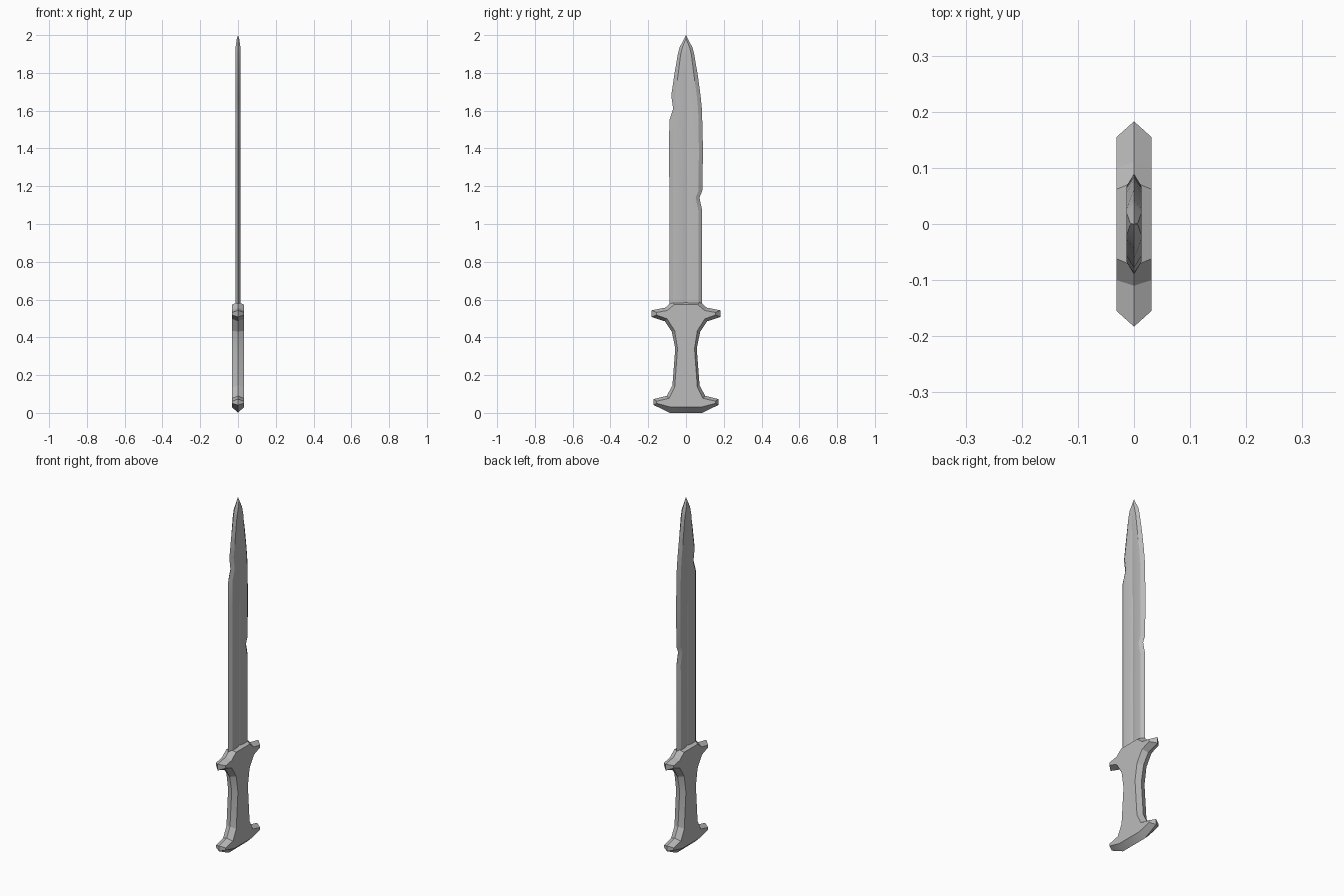
import bpy, bmesh, math

cube = bpy.data.objects.get("Cube")
if cube:
    bpy.data.objects.remove(cube, do_unlink=True)

metal = bpy.data.materials.new("grey_metal")
metal.use_nodes = True
grey = (0.5, 0.5, 0.5, 1)
metal.diffuse_color = grey
metal.node_tree.nodes["Principled BSDF"].inputs["Base Color"].default_value = grey


def finish(bm, name):
    bmesh.ops.remove_doubles(bm, verts=bm.verts[:], dist=0.0004)
    bmesh.ops.recalc_face_normals(bm, faces=bm.faces[:])
    mesh = bpy.data.meshes.new(name)
    bm.to_mesh(mesh)
    bm.free()
    mesh.materials.append(metal)
    obj = bpy.data.objects.new(name, mesh)
    bpy.context.collection.objects.link(obj)
    bpy.ops.object.select_all(action='DESELECT')
    obj.select_set(True)
    bpy.context.view_layer.objects.active = obj
    bpy.ops.object.shade_smooth_by_angle(angle=math.radians(20))


# Handle: half outline of the sharp rim, and of the raised flat, top to bottom
RIM = [(0.075, 0.588), (0.11, 0.557), (0.183, 0.543), (0.183, 0.508),
       (0.112, 0.485), (0.075, 0.43), (0.057, 0.34), (0.072, 0.145),
       (0.102, 0.09), (0.172, 0.073), (0.172, 0.042), (0.085, 0)]
FLAT = [(0.062, 0.573), (0.10, 0.542), (0.155, 0.532), (0.155, 0.518),
        (0.10, 0.498), (0.06, 0.435), (0.045, 0.34), (0.06, 0.135),
        (0.09, 0.077), (0.155, 0.062), (0.155, 0.05), (0.077, 0.03)]

bm = bmesh.new()
for side in (-1, 1):
    def half(points, x, s):
        return [bm.verts.new((x * side, s * y, z)) for y, z in points]
    rim_l, rim_r = half(RIM, 0, -1), half(RIM, 0, 1)
    flat_l, flat_r = half(FLAT, 0.031, -1), half(FLAT, 0.031, 1)
    for a, b in ((rim_l, flat_l), (flat_l, flat_r), (flat_r, rim_r)):
        for i in range(len(RIM) - 1):
            bm.faces.new((a[i], a[i + 1], b[i + 1], b[i]))
    for end in (0, -1):
        bm.faces.new((rim_l[end], flat_l[end], flat_r[end], rim_r[end]))
finish(bm, "handle")

# Blade: height, left edge, right edge, half width of the central groove
STATIONS = [(0.56, 0.088, 0.085, 0.02), (1.07, 0.088, 0.086, 0.02),
            (1.14, 0.088, 0.071, 0.019), (1.175, 0.088, 0.086, 0.019),
            (1.39, 0.09, 0.09, 0.017), (1.55, 0.088, 0.086, 0.014),
            (1.61, 0.068, 0.084, 0.013), (1.68, 0.078, 0.077, 0.011),
            (1.79, 0.062, 0.062, 0.007), (1.90, 0.043, 0.043, 0),
            (1.935, 0.034, 0.034, 0), (1.98, 0.01, 0.01, 0)]
THICK = 0.013

bm = bmesh.new()
rings = []
for z, left, right, groove in STATIONS:
    bevel = 0.02 if z < 1.9 else 0.015
    flat_l = max(min(left - bevel, 0.068), 0.001)
    flat_r = max(min(right - bevel, 0.068), 0.001)
    thick = THICK if z < 1.95 else THICK * 0.5
    depth = thick - groove * 0.3
    front = [(0, -left), (thick, -flat_l), (thick, -groove), (depth, 0),
             (thick, groove), (thick, flat_r), (0, right)]
    if groove == 0:
        front[2], front[4] = (thick, -0.0005), (thick, 0.0005)
    section = front + [(-x, y) for x, y in reversed(front[1:-1])]
    rings.append([bm.verts.new((x, y, z)) for x, y in section])
for low, high in zip(rings, rings[1:]):
    for i in range(len(low)):
        j = (i + 1) % len(low)
        bm.faces.new((low[i], low[j], high[j], high[i]))
tip = bm.verts.new((0, 0, 2))
for i, v in enumerate(rings[-1]):
    bm.faces.new((v, rings[-1][(i + 1) % len(rings[-1])], tip))
bm.faces.new(rings[0])
finish(bm, "blade")
